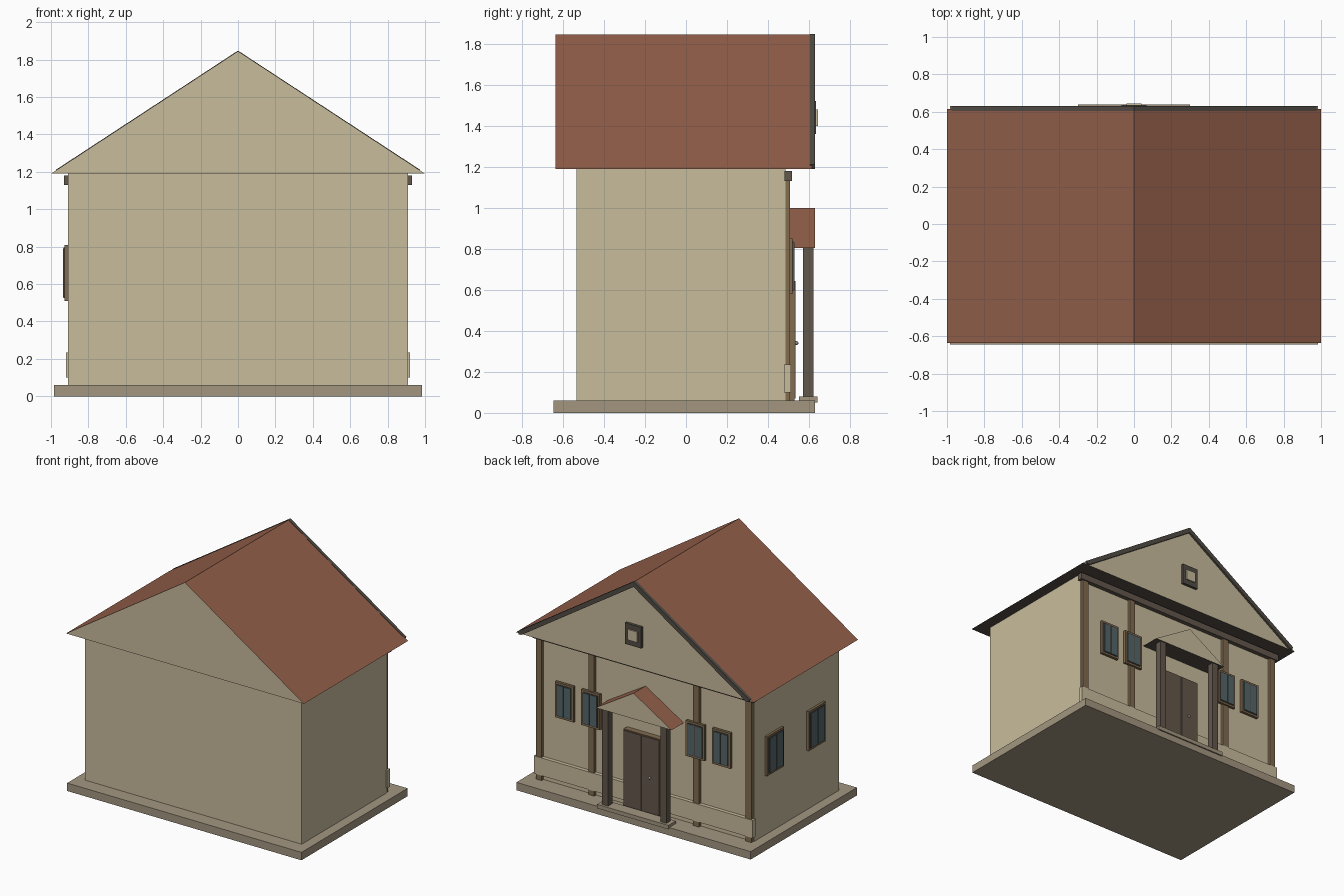
import bpy, bmesh
from mathutils import Vector

if "Cube" in bpy.data.objects:
    bpy.data.objects.remove(bpy.data.objects["Cube"], do_unlink=True)


def make_mat(name, rgb):
    """Material from 0-255 sRGB, stored as linear values."""
    lin = [((c / 255 + 0.055) / 1.055) ** 2.4 for c in rgb] + [1.0]
    m = bpy.data.materials.new(name)
    m.use_nodes = True
    m.diffuse_color = lin
    m.node_tree.nodes["Principled BSDF"].inputs["Base Color"].default_value = lin
    return m


PLASTER = make_mat("cream plaster", (200, 188, 156))
STONE = make_mat("grey stone", (163, 150, 128))
TILE = make_mat("red roof tile", (148, 96, 74))
DARK = make_mat("dark trim", (82, 76, 69))
TIMBER = make_mat("brown timber", (130, 108, 80))
COLUMN = make_mat("column wood", (98, 87, 76))
DOOR = make_mat("door wood", (100, 86, 75))
GLASS = make_mat("window glass", (84, 102, 104))
METAL = make_mat("knob metal", (150, 146, 138))


def finish(name, bm, mats):
    bmesh.ops.recalc_face_normals(bm, faces=bm.faces)
    me = bpy.data.meshes.new(name)
    bm.to_mesh(me)
    bm.free()
    for m in mats:
        me.materials.append(m)
    ob = bpy.data.objects.new(name, me)
    bpy.context.collection.objects.link(ob)
    return ob


def box(name, x, y, z, mat):
    """Box from (min, max) pairs."""
    bm = bmesh.new()
    bmesh.ops.create_cube(bm, size=1)
    for v in bm.verts:
        v.co = Vector([(a + b) / 2 + c * (b - a) for c, (a, b) in zip(v.co, (x, y, z))])
    return finish(name, bm, [mat])


def prism(name, profile, y0, y1, mats):
    """Extrude an x-z profile along y."""
    bm = bmesh.new()
    face = bm.faces.new([bm.verts.new((x, y0, z)) for x, z in profile])
    ext = bmesh.ops.extrude_face_region(bm, geom=[face], use_keep_orig=True)
    moved = [g for g in ext["geom"] if isinstance(g, bmesh.types.BMVert)]
    bmesh.ops.translate(bm, verts=moved, vec=(0, y1 - y0, 0))
    return finish(name, bm, mats)


def gable_roof(name, half, y0, y1, z0, z1):
    """Closed gable: tiled slopes, plaster ends, dark underside."""
    ob = prism(name, [(-half, z0), (half, z0), (0, z1)], y0, y1, [TILE, PLASTER, DARK])
    for p in ob.data.polygons:
        p.material_index = 1 if abs(p.normal.y) > 0.9 else 2 if p.normal.z < -0.5 else 0
    return ob


def window(name, centre, half, z, wall, side):
    """Framed two-pane window on the back wall, or on the right wall if side."""
    def part(label, a, depth, zz, mat):
        out = (wall - depth, wall) if side else (wall, wall + depth)
        x, y = (out, a) if side else (a, out)
        box(name + "_" + label, x, y, zz, mat)
    z0, z1 = z
    rim = 0.015
    part("frame", (centre - half, centre + half), 0.02, z, TIMBER)
    part("sash", (centre - half + rim, centre + half - rim), 0.024, (z0 + rim, z1 - rim), DARK)
    for label, s in (("pane_a", -1), ("pane_b", 1)):
        a, b = sorted((centre + s * 0.004, centre + s * (half - rim - 0.004)))
        part(label, (a, b), 0.028, (z0 + rim + 0.004, z1 - rim - 0.004), GLASS)


# Body
box("base_slab", (-0.985, 0.985), (-0.645, 0.63), (0, 0.06), STONE)
box("walls", (-0.91, 0.91), (-0.535, 0.485), (0.06, 1.19), PLASTER)
box("plinth", (-0.92, 0.92), (0.478, 0.513), (0.1, 0.235), PLASTER)
gable_roof("main_roof", 1.0, -0.637, 0.615, 1.19, 1.845)

# Sloping trim boards along the back gable
for label, s in (("right", -1), ("left", 1)):
    prism("gable_trim_" + label,
          [(0, 1.848), (s * 0.975, 1.21), (s * 0.965, 1.19), (s * 0.945, 1.19), (0, 1.808)],
          0.605, 0.63, [DARK])

# Gable vent window
box("gable_window_frame", (-0.068, 0.068), (0.61, 0.635), (1.36, 1.52), DARK)
box("gable_window_pane", (-0.04, 0.04), (0.61, 0.643), (1.4, 1.48), PLASTER)

# Back wall timbers
box("eave_beam", (-0.93, 0.93), (0.48, 0.517), (1.13, 1.18), COLUMN)
for label, x in (("outer", 0.882), ("inner", 0.44)):
    for hand, s in (("right", -1), ("left", 1)):
        c = s * x
        box(f"{label}_post_{hand}", (c - 0.024, c + 0.024), (0.475, 0.508), (0.06, 1.14), TIMBER)

# Windows
for label, x in (("outer", 0.66), ("inner", 0.44)):
    for hand, s in (("right", -1), ("left", 1)):
        window(f"{label}_window_{hand}", s * x, 0.078, (0.58, 0.85), 0.5, False)
for label, y in (("rear", 0.25), ("front", -0.25)):
    window("side_window_" + label, y, 0.1, (0.51, 0.81), -0.908, True)

# Double door
box("door_frame", (-0.155, 0.155), (0.48, 0.528), (0.06, 0.65), TIMBER)
for hand, s in (("right", -1), ("left", 1)):
    a, b = sorted((s * 0.003, s * 0.148))
    box("door_leaf_" + hand, (a, b), (0.48, 0.534), (0.07, 0.642), DOOR)
bm = bmesh.new()
bmesh.ops.create_uvsphere(bm, u_segments=12, v_segments=8, radius=0.01)
bmesh.ops.translate(bm, verts=bm.verts, vec=(-0.07, 0.538, 0.34))
knob = finish("door_knob", bm, [METAL])
for p in knob.data.polygons:
    p.use_smooth = True

# Porch
box("porch_step", (-0.3, 0.3), (0.55, 0.64), (0.05, 0.08), STONE)
for hand, s in (("right", -1), ("left", 1)):
    c = s * 0.245
    box("porch_column_" + hand, (c - 0.025, c + 0.025), (0.571, 0.621), (0.08, 0.81), COLUMN)
gable_roof("porch_roof", 0.32, 0.48, 0.63, 0.805, 1.0)
